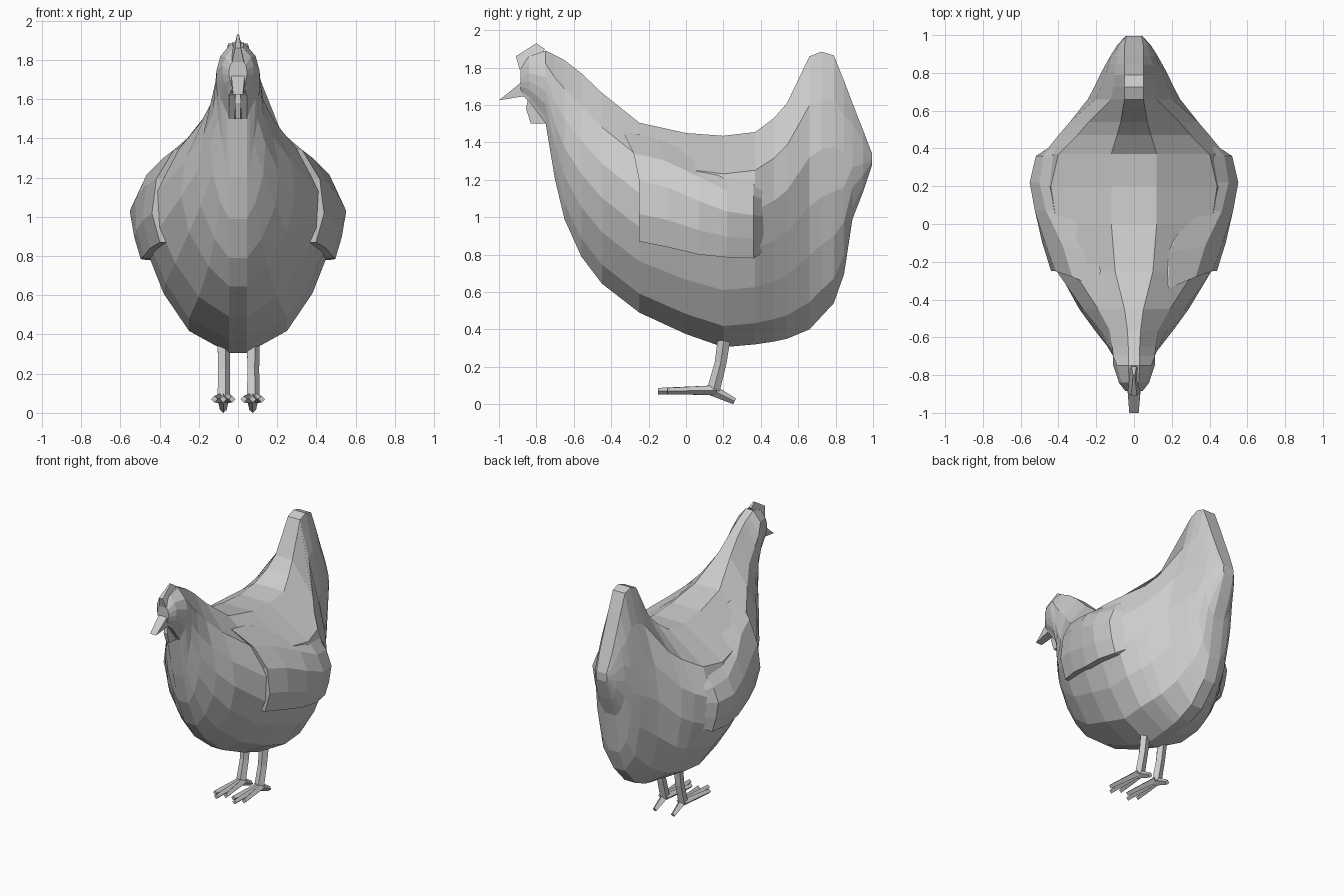
import bpy, bmesh, math
from mathutils import Vector

if "Cube" in bpy.data.objects:
    bpy.data.objects.remove(bpy.data.objects["Cube"])

# Cross-sections along y: y, z bottom, z top, half widths from low to high
LEVELS = [0, .1, .27, .45, .63, .82, 1]
BELLY = .045
HEAD = [
    (-.885, 1.66, 1.80, .03, .04, .045, .045, .04, .02),
    (-.84, 1.62, 1.86, .05, .07, .08, .08, .065, .025),
    (-.75, 1.50, 1.89, .06, .09, .105, .11, .09, .03),
    (-.70, 1.20, 1.865, .06, .08, .10, .11, .11, .03),
]
BODY = [
    (-.65, .99, 1.84, .09, .13, .14, .13, .115, .03),
    (-.56, .79, 1.77, .12, .19, .21, .18, .13, .035),
    (-.45, .645, 1.665, .15, .25, .29, .27, .19, .05),
    (-.25, .49, 1.505, .20, .32, .40, .41, .32, .10),
    (0, .375, 1.45, .25, .37, .45, .48, .41, .12),
    (.2, .305, 1.435, .25, .38, .46, .50, .44, .12),
    (.37, .32, 1.455, .25, .37, .45, .48, .40, .12),
]
TAIL = [
    (.47, .335, 1.53, .23, .33, .39, .40, .30, .09),
    (.54, .35, 1.61, .21, .30, .34, .34, .24, .07),
    (.66, .40, 1.86, .17, .23, .245, .205, .12, .05),
    (.725, .47, 1.885, .15, .20, .21, .175, .11, .05),
    (.79, .54, 1.865, .13, .17, .18, .15, .10, .05),
    (.845, .695, 1.73, .10, .14, .15, .135, .10, .05),
    (.89, .99, 1.61, .09, .12, .125, .11, .085, .05),
    (.945, 1.13, 1.47, .07, .085, .09, .085, .07, .05),
    (.995, 1.28, 1.34, .04, .045, .045, .045, .045, .04),
]
SECTIONS = HEAD + BODY + TAIL


def finish(name, bm):
    bmesh.ops.recalc_face_normals(bm, faces=bm.faces)
    me = bpy.data.meshes.new(name)
    bm.to_mesh(me)
    bm.free()
    ob = bpy.data.objects.new(name, me)
    bpy.context.collection.objects.link(ob)
    return ob


def loft(name, rings):
    bm = bmesh.new()
    vs = [[bm.verts.new(p) for p in r] for r in rings]
    n = len(vs[0])
    for a, b in zip(vs, vs[1:]):
        for i in range(n):
            j = (i + 1) % n
            bm.faces.new((a[i], a[j], b[j], b[i]))
    bm.faces.new(vs[0])
    bm.faces.new(vs[-1][::-1])
    return finish(name, bm)


def tube(name, points, radii, sides=5):
    rings = []
    for i, p in enumerate(points):
        d = Vector(points[min(i + 1, len(points) - 1)]) - Vector(points[max(i - 1, 0)])
        q = d.to_track_quat('Z', 'Y')
        rings.append([Vector(p) + q @ Vector((radii[i] * math.cos(k * math.tau / sides),
                                              radii[i] * math.sin(k * math.tau / sides), 0))
                      for k in range(sides)])
    return loft(name, rings)


def plate(name, pts):
    # side profile of (y, z, half thickness)
    return loft(name, [[(s * w, y, z) for y, z, w in pts] for s in (-1, 1)])


def body_width(y, z):
    for a, b in zip(SECTIONS, SECTIONS[1:]):
        if a[0] <= y <= b[0]:
            f = (y - a[0]) / (b[0] - a[0])
            s = [p + (q - p) * f for p, q in zip(a, b)]
            break
    t = min(max((z - s[1]) / (s[2] - s[1]), 0), .999)
    w = [BELLY] + s[3:]
    for i in range(6):
        if t < LEVELS[i + 1]:
            f = (t - LEVELS[i]) / (LEVELS[i + 1] - LEVELS[i])
            return w[i] + (w[i + 1] - w[i]) * f


# Body with neck, head and tail
rings = []
for y, zb, zt, *w in SECTIONS:
    side = [(h, y, zb + (zt - zb) * t) for h, t in zip([min(BELLY, w[0])] + w, LEVELS)]
    rings.append(side + [(-x, yy, z) for x, yy, z in reversed(side)])
loft("body", rings)

# Wings: raised shells that blend into the back at the top and rear
# y, z bottom, z top, lift, forward shift at the top
COLS = [(-.25, .87, 1.46, .035, -.09), (-.1, .84, 1.42, .045, -.05), (.07, .80, 1.32, .05, 0),
        (.22, .785, 1.23, .055, 0), (.36, .78, 1.2, .04, 0), (.43, .82, 1.15, -.015, 0)]
ROWS = [(0, .9), (.25, 1), (.55, 1.05), (.8, .7), (1, -.2)]
for s, label in ((1, "right"), (-1, "left")):
    bm = bmesh.new()
    grid = []
    for y, zb, zt, lift, shift in COLS:
        col = []
        for t, k in ROWS:
            z = zb + (zt - zb) * t
            yy = y + shift * max(0, (t - .7) / .3)
            col.append(bm.verts.new((s * (body_width(yy, z) + (k * lift if lift > 0 else lift)), yy, z)))
        grid.append(col)
    for a, b in zip(grid, grid[1:]):
        for i in range(len(ROWS) - 1):
            bm.faces.new((a[i], b[i], b[i + 1], a[i + 1]))
    ext = bmesh.ops.extrude_face_region(bm, geom=bm.faces[:], use_keep_orig=True)
    inner = [v for v in ext["geom"] if isinstance(v, bmesh.types.BMVert)]
    bmesh.ops.translate(bm, verts=inner, vec=(-s * .08, 0, 0))
    finish(label + "_wing", bm)

# Comb, wattle and beak
plate("comb", [(-.89, 1.79, .03), (-.91, 1.86, .015), (-.80, 1.93, .005),
               (-.755, 1.90, .012), (-.78, 1.85, .04)])
plate("wattle", [(-.84, 1.66, .012), (-.855, 1.58, .015), (-.83, 1.50, .012),
                 (-.74, 1.50, .02), (-.73, 1.66, .02)])
plate("beak", [(-.87, 1.73, .035), (-1, 1.625, .025), (-.845, 1.65, .035), (-.82, 1.70, .04)])

# Legs and feet
for s, label in ((1, "right"), (-1, "left")):
    x = s * .075
    tube(label + "_leg", [(x, .205, .36), (x, .185, .22), (x, .145, .07)], [.036, .033, .036])
    for i, (dx, ty) in enumerate(((-.045, -.10), (0, -.15), (.045, -.10))):
        tube(f"{label}_toe_{i + 1}", [(x + dx * .3, .16, .075), (x + dx, ty, .07)], [.026, .017], 4)
    tube(label + "_back_toe", [(x, .14, .075), (x, .26, .015)], [.03, .017], 4)
